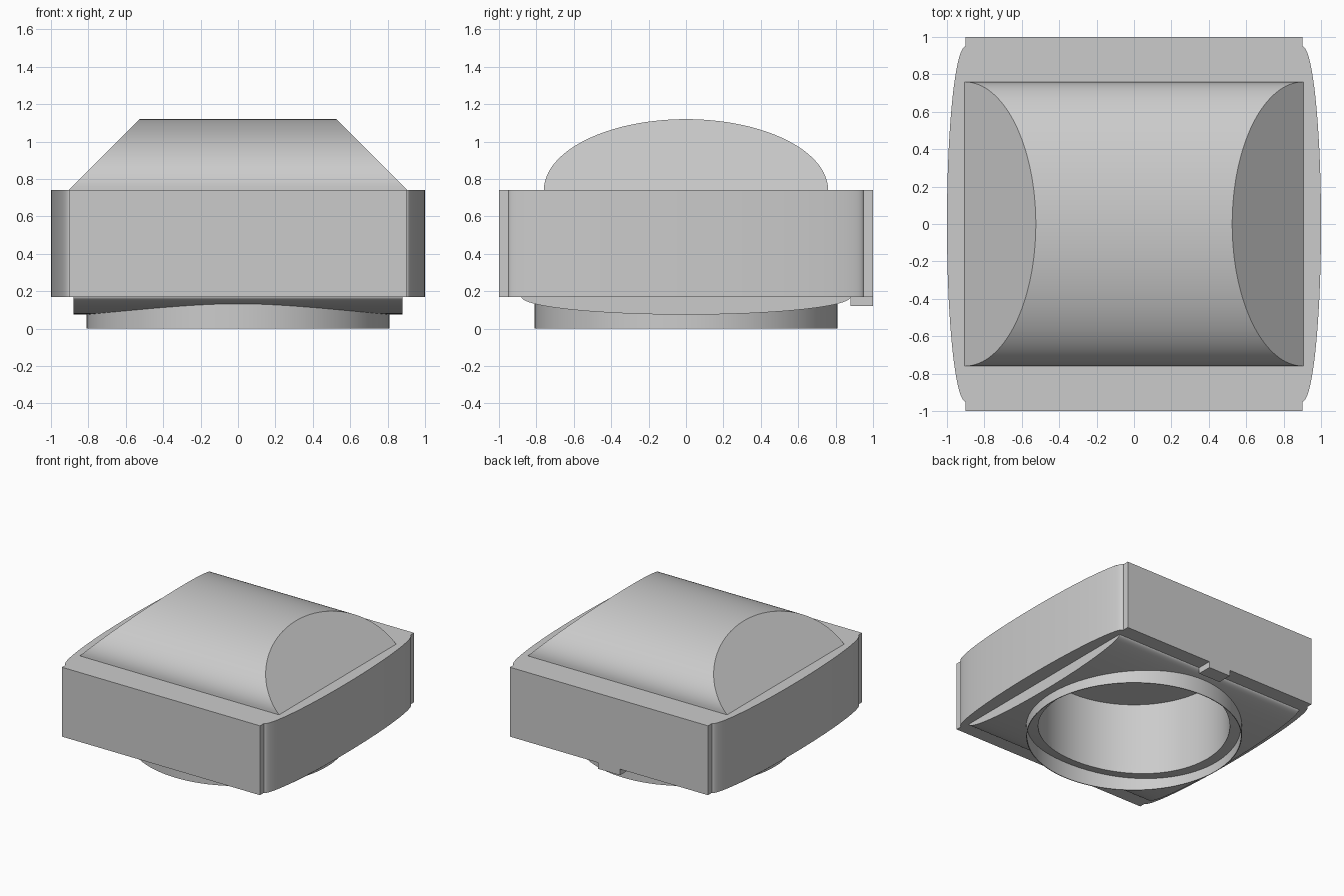
import bpy
import bmesh
from math import sin, cos, pi, radians

cube = bpy.data.objects.get("Cube")
if cube:
    bpy.data.objects.remove(cube, do_unlink=True)


def finish(name, bm):
    """Turn a bmesh into a named object, smooth except at sharp edges."""
    bmesh.ops.recalc_face_normals(bm, faces=bm.faces)
    mesh = bpy.data.meshes.new(name)
    bm.to_mesh(mesh)
    bm.free()
    obj = bpy.data.objects.new(name, mesh)
    bpy.context.collection.objects.link(obj)
    smooth(obj)
    return obj


def smooth(obj):
    bpy.ops.object.select_all(action="DESELECT")
    obj.select_set(True)
    bpy.context.view_layer.objects.active = obj
    bpy.ops.object.shade_smooth_by_angle(angle=radians(30))


def loft(name, ring_a, ring_b):
    """Solid between two matching closed outlines."""
    bm = bmesh.new()
    a = [bm.verts.new(p) for p in ring_a]
    b = [bm.verts.new(p) for p in ring_b]
    bm.faces.new(a)
    bm.faces.new(b)
    for i in range(len(a)):
        j = (i + 1) % len(a)
        bm.faces.new((a[i], a[j], b[j], b[i]))
    return finish(name, bm)


def half_ellipse(width, height, steps=64):
    """Points from (width, 0) over (0, height) to (-width, 0)."""
    return [(width * cos(pi * i / steps), height * sin(pi * i / steps))
            for i in range(steps + 1)]


def circle(radius, z, steps=96):
    return [(radius * cos(2 * pi * i / steps), radius * sin(2 * pi * i / steps), z)
            for i in range(steps)]


def cut(obj, cutter):
    mod = obj.modifiers.new("bore", "BOOLEAN")
    mod.operation = "DIFFERENCE"
    mod.solver = "EXACT"
    mod.object = cutter
    bpy.context.view_layer.objects.active = obj
    bpy.ops.object.modifier_apply(modifier=mod.name)
    smooth(obj)


BASE, TOP = 0.17, 0.74

# Body: square block with shallow bulges on the left and right
bulge = [(0.9 + out, -y) for y, out in half_ellipse(0.95, 0.1)]
side = [(0.9, -1)] + bulge + [(0.9, 1)]
outline = side + [(-x, -y) for x, y in side]
body = loft("body", [(x, y, BASE) for x, y in outline],
            [(x, y, TOP) for x, y in outline])

# Arched cover with ends sloping at 45 degrees
arch = half_ellipse(0.76, 0.38)
loft("arched_cover", [(0.905 - h, y, TOP + h) for y, h in arch],
     [(h - 0.905, y, TOP + h) for y, h in arch])

# Curved plate under the body
belly = half_ellipse(0.88, 0.095)
plate = loft("curved_base_plate", [(0.88, y, BASE - h) for y, h in belly],
             [(-0.88, y, BASE - h) for y, h in belly])

# Round bore up into the body
cutter = loft("bore_cutter", circle(0.72, -0.1), circle(0.72, 0.69))
cutter.hide_render = True
for part in (body, plate):
    cut(part, cutter)
bpy.data.objects.remove(cutter, do_unlink=True)

# Thin collar standing below the plate
bm = bmesh.new()
rings = [[bm.verts.new(p) for p in circle(r, z)]
         for r, z in ((0.81, 0), (0.81, 0.14), (0.804, 0.14), (0.804, 0))]
for k in range(4):
    a, b = rings[k], rings[(k + 1) % 4]
    for i in range(len(a)):
        j = (i + 1) % len(a)
        bm.faces.new((a[i], a[j], b[j], b[i]))
finish("collar", bm)

# Small locating tab under the back edge
tab = [(-0.1, 0.88), (0.1, 0.88), (0.1, 1), (-0.1, 1)]
loft("back_tab", [(x, y, 0.12) for x, y in tab], [(x, y, BASE) for x, y in tab])
